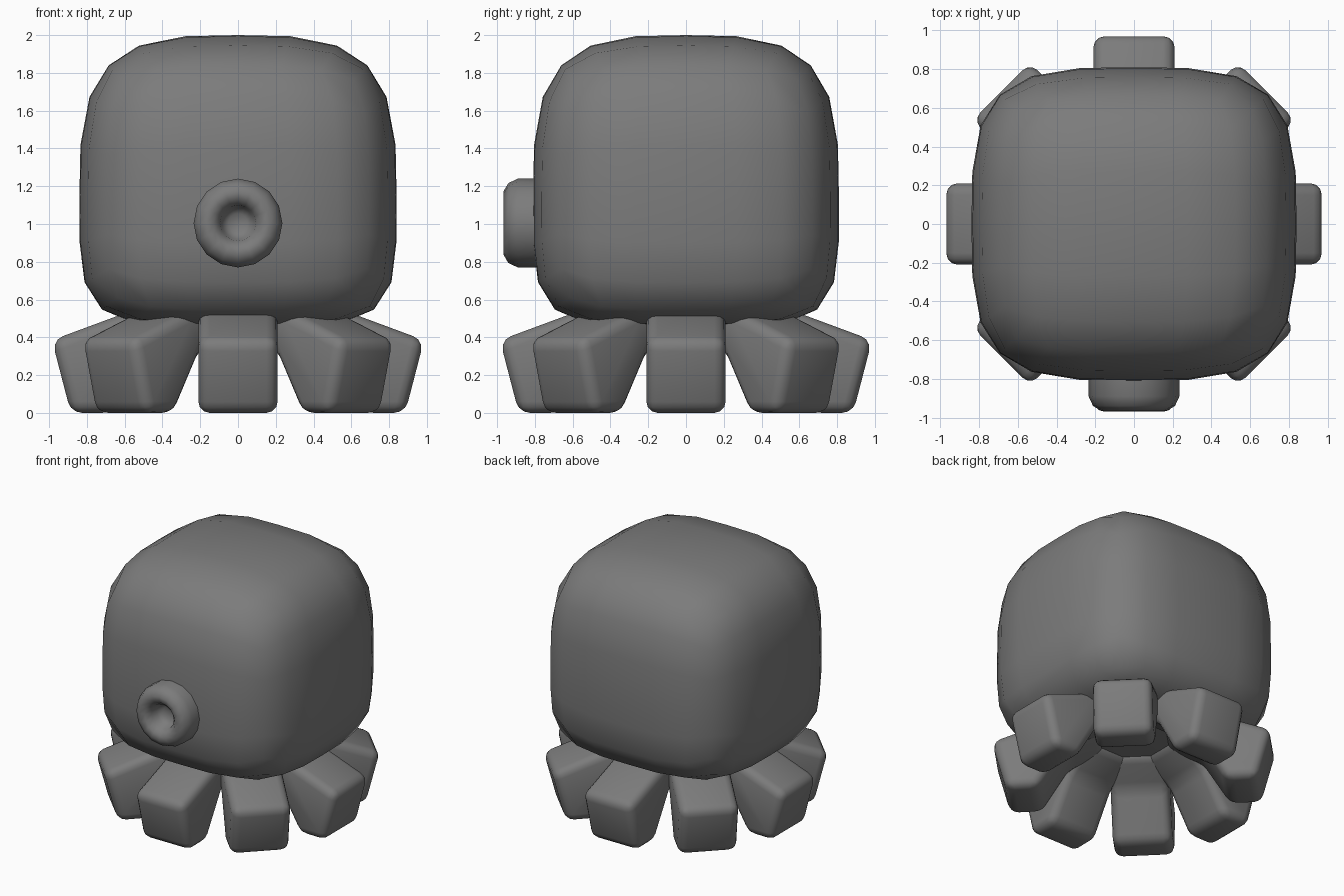
import bpy, bmesh, math
from mathutils import Vector, Matrix

if "Cube" in bpy.data.objects:
    bpy.data.objects.remove(bpy.data.objects["Cube"])

grey = bpy.data.materials.new("grey skin")
grey.diffuse_color = (0.2, 0.2, 0.2, 1)
grey.use_nodes = True
grey.node_tree.nodes["Principled BSDF"].inputs["Base Color"].default_value = grey.diffuse_color


def finish(name, bm, angle=180):
    bmesh.ops.recalc_face_normals(bm, faces=bm.faces)
    mesh = bpy.data.meshes.new(name)
    bm.to_mesh(mesh)
    bm.free()
    mesh.materials.append(grey)
    obj = bpy.data.objects.new(name, mesh)
    bpy.context.collection.objects.link(obj)
    for p in mesh.polygons:
        p.use_smooth = True
    return obj


# Head: gridded cube pulled onto a rounded block, flatter underneath
HALF_X, HALF_Y, MID_Z, UP, DOWN = 0.84, 0.81, 1.13, 0.87, 0.68
bm = bmesh.new()
bmesh.ops.create_cube(bm, size=2)
bmesh.ops.subdivide_edges(bm, edges=bm.edges[:], cuts=5, use_grid_fill=True)
for v in bm.verts:
    x, y, z = v.co
    n = 3.4 if z > 0 else 4.5
    flat = (abs(x) ** 3.6 + abs(y) ** 3.6) ** (1 / 3.6)
    k = (flat ** n + abs(z) ** n) ** (-1 / n)
    v.co = Vector((x * k * HALF_X, y * k * HALF_Y,
                   MID_Z + z * k * (UP if z > 0 else DOWN)))
finish("head", bm)

# Mouth: lathed ring with a hollow, sunk into the front of the head
profile = [(0.05, -0.84), (0.085, -0.87), (0.095, -0.92), (0.13, -0.957),
           (0.17, -0.965), (0.212, -0.94), (0.235, -0.89), (0.235, -0.76)]
SIDES = 16
bm = bmesh.new()
rings = []
for r, y in profile:
    rings.append([bm.verts.new((r * math.cos(i * math.tau / SIDES), y,
                                1.005 + r * math.sin(i * math.tau / SIDES)))
                  for i in range(SIDES)])
for a, b in zip(rings, rings[1:]):
    for i in range(SIDES):
        j = (i + 1) % SIDES
        bm.faces.new((a[i], a[j], b[j], b[i]))
bm.faces.new(rings[0])
finish("mouth", bm)

# Tentacles: bevelled side profile (radius, height), repeated around the base
side = [(0.22, 0.56), (0.58, 0.535), (0.985, 0.385), (0.885, 0.0),
        (0.66, 0.0), (0.47, 0.32), (0.22, 0.44)]
WIDTH = 0.42
for i in range(8):
    bm = bmesh.new()
    face = bm.faces.new([bm.verts.new((r, -WIDTH / 2, z)) for r, z in side])
    ext = bmesh.ops.extrude_face_region(bm, geom=[face])
    moved = [g for g in ext["geom"] if isinstance(g, bmesh.types.BMVert)]
    bmesh.ops.translate(bm, verts=moved, vec=(0, WIDTH, 0))
    bmesh.ops.recalc_face_normals(bm, faces=bm.faces)
    bmesh.ops.bevel(bm, geom=bm.edges[:], offset=0.075, segments=3,
                    profile=0.5, affect='EDGES', clamp_overlap=True)
    bmesh.ops.rotate(bm, verts=bm.verts, cent=(0, 0, 0),
                     matrix=Matrix.Rotation(i * math.tau / 8, 3, 'Z'))
    finish(f"tentacle_{i + 1}", bm)
